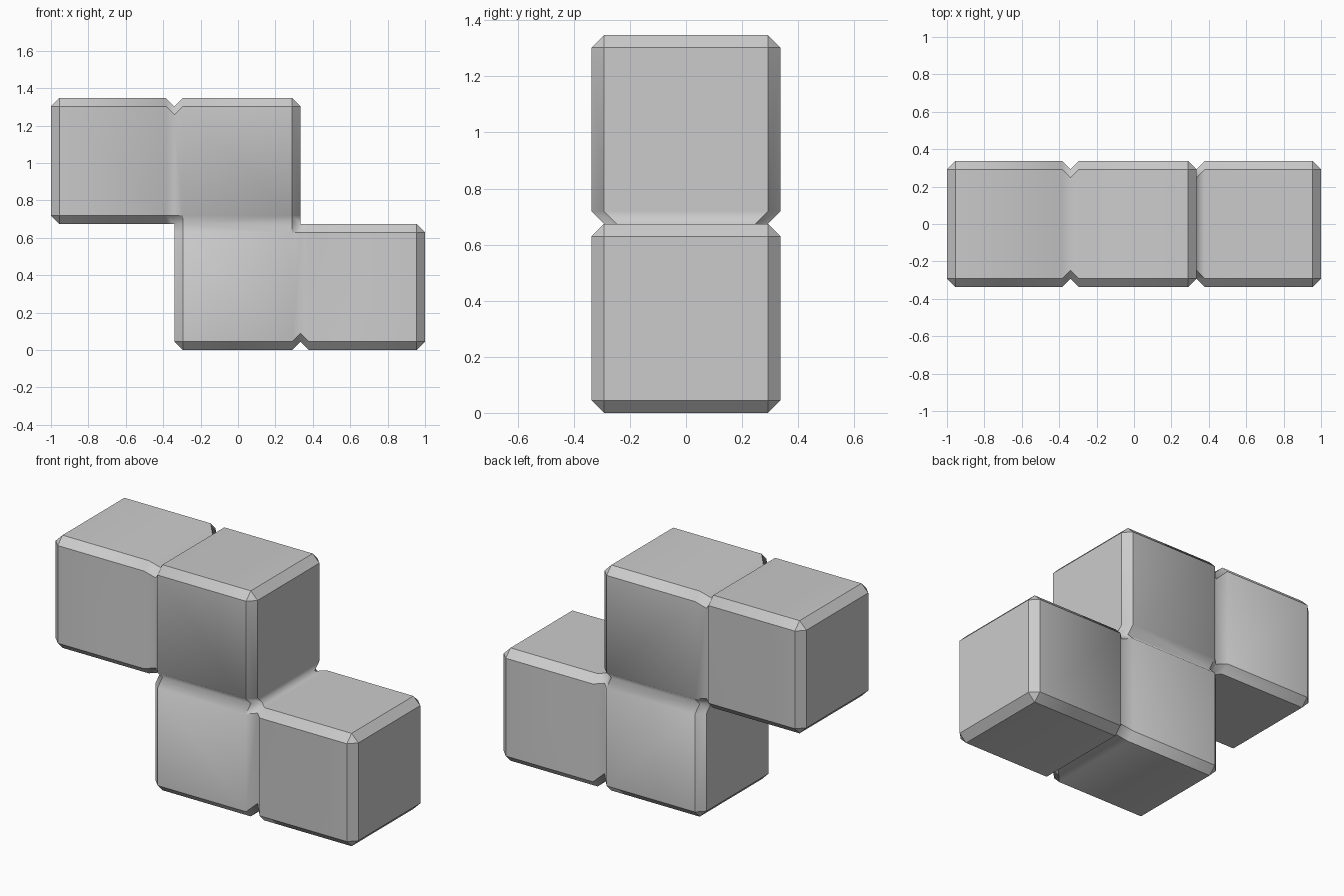
import bpy, bmesh
from itertools import product
from mathutils import Vector

if "Cube" in bpy.data.objects:
    bpy.data.objects.remove(bpy.data.objects["Cube"])

XS, ZS, HY, B = [-1, -0.34, 0.334, 1], [0, 0.674, 1.347], 0.337, 0.045
CELLS = {(0, 1), (1, 1), (1, 0), (2, 0)}      # (column, row) of each block
MAIN, BEVEL, CORNER = 0, 1, 2


def corner_points(cell, sx, sz):
    """Insets (x, y, z) from the block's outer corner."""
    c, r = cell
    jx, jz = (c + sx, r) in CELLS, (c, r + sz) in CELLS
    pts = [(B, 0, B)]
    if jx == jz:
        pts += [(0, B, B), (B, B, 0)]
        if jx:
            pts.append((0, 2 * B, 0))
        return pts
    e = 0 if (c + sx, r + sz) in CELLS else B   # inner elbow or open groove
    if jx:
        pts += [(B, B, 0), (0, B, B + e), (0, 2 * B, e)]
    else:
        pts += [(0, B, B), (B + e, B, 0), (e, 2 * B, 0)]
    return pts


def add_block(cell, verts, faces, kinds):
    c, r = cell
    lo, hi = (XS[c], -HY, ZS[r]), (XS[c + 1], HY, ZS[r + 1])
    bm = bmesh.new()
    for sx, sy, sz in product((-1, 1), repeat=3):
        for p in corner_points(cell, sx, sz):
            bm.verts.new([hi[i] - p[i] if s > 0 else lo[i] + p[i]
                          for i, s in enumerate((sx, sy, sz))])
    bmesh.ops.convex_hull(bm, input=bm.verts[:])
    bmesh.ops.dissolve_limit(bm, angle_limit=0.02, verts=bm.verts[:], edges=bm.edges[:])

    # planes shared with neighbouring blocks
    planes = [(0, hi[0] if d > 0 else lo[0]) for d in (-1, 1) if (c + d, r) in CELLS]
    planes += [(2, hi[2] if d > 0 else lo[2]) for d in (-1, 1) if (c, r + d) in CELLS]

    def touching(f):
        return max(sum(abs(v.co[a] - k) < 1e-4 for v in f.verts) for a, k in planes)

    inner = [f for f in bm.faces if touching(f) == len(f.verts)]
    bmesh.ops.delete(bm, geom=inner, context='FACES_ONLY')

    # narrow strip beside each inner elbow
    for f in [f for f in bm.faces if len(f.verts) == 6]:
        near = [l.vert for l in f.loops if abs(l.vert.co.y) > HY - 1.5 * B and
                min(abs(l.link_loop_next.vert.co.y), abs(l.link_loop_prev.vert.co.y)) < HY - 1.5 * B]
        if len(near) == 2:
            bmesh.ops.connect_verts(bm, verts=near)

    bm.normal_update()
    bm.verts.index_update()
    base = len(verts)
    verts.extend(Vector(v.co) for v in bm.verts)
    for f in bm.faces:
        axes = sum(abs(n) > 0.1 for n in f.normal)
        joint = touching(f) >= 2
        if axes == 1 or (axes == 2 and joint):
            kinds.append(MAIN)
        else:
            kinds.append(BEVEL if axes == 2 or joint else CORNER)
        faces.append([base + v.index for v in f.verts])
    bm.free()


# four chamfered blocks joined by pinched necks
verts, faces, kinds = [], [], []
for cell in sorted(CELLS):
    add_block(cell, verts, faces, kinds)

mesh = bpy.data.meshes.new("stepped_blocks")
bm = bmesh.new()
kind = bm.faces.layers.int.new("kind")
bv = [bm.verts.new(v) for v in verts]
for f, k in zip(faces, kinds):
    face = bm.faces.new([bv[i] for i in f])
    face[kind] = k
    face.smooth = True
bmesh.ops.remove_doubles(bm, verts=bm.verts[:], dist=0.001)
bmesh.ops.delete(bm, geom=[v for v in bm.verts if not v.link_faces], context='VERTS')
bmesh.ops.recalc_face_normals(bm, faces=bm.faces[:])

# crisp chamfer borders, soft grooves
for e in bm.edges:
    ks = {f[kind] for f in e.link_faces}
    e.smooth = len(ks) == 1 and CORNER not in ks
bm.to_mesh(mesh)
bm.free()
bpy.context.collection.objects.link(bpy.data.objects.new("stepped_blocks", mesh))
